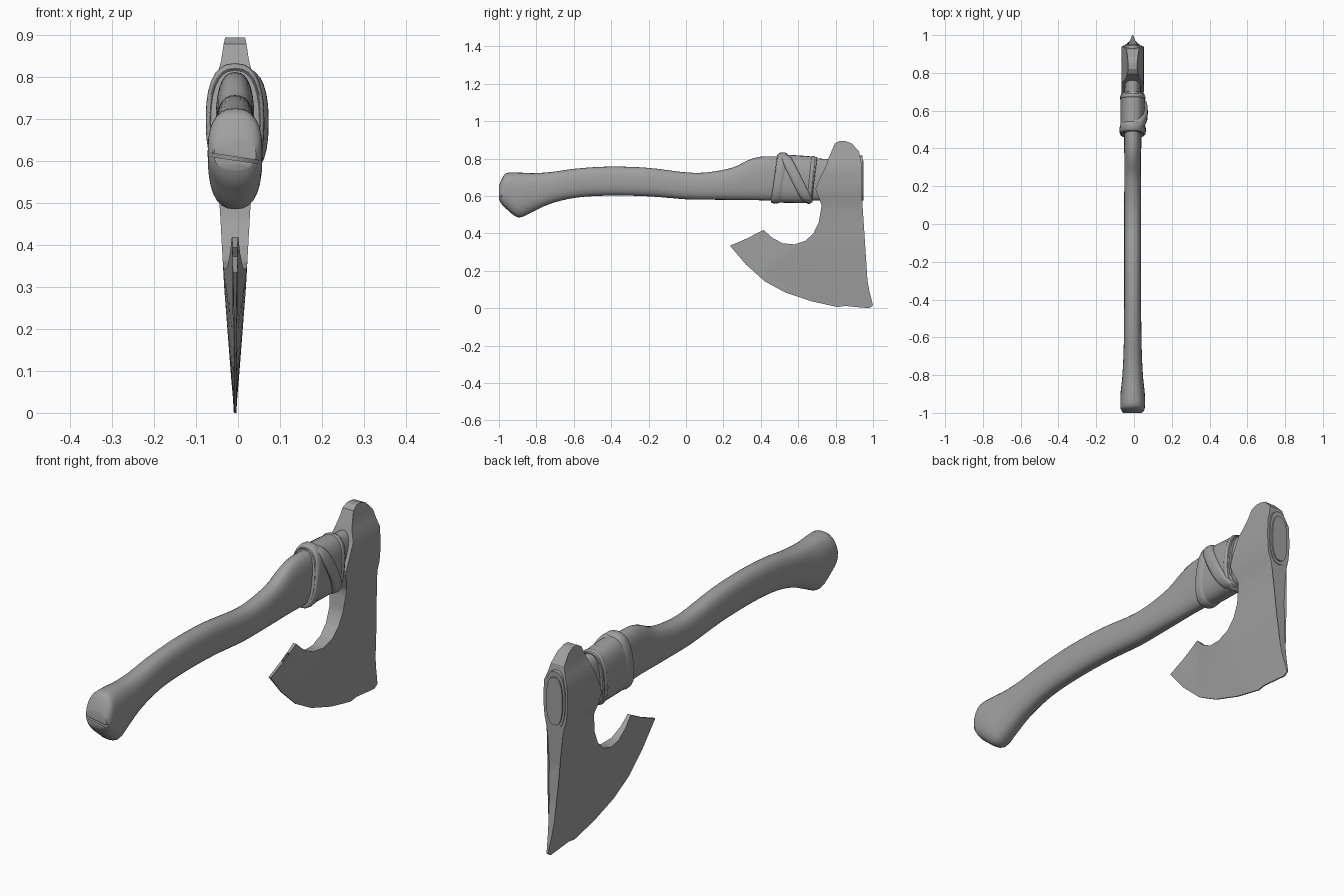
import bpy, bmesh, math
from mathutils import Vector

cube = bpy.data.objects.get("Cube")
if cube:
    bpy.data.objects.remove(cube, do_unlink=True)

grey = bpy.data.materials.new("plain grey")
grey.use_nodes = True
colour = (0.35, 0.35, 0.35, 1)
grey.diffuse_color = colour
grey.node_tree.nodes["Principled BSDF"].inputs["Base Color"].default_value = colour

CENTRE_X = -0.007


def finish(name, bm, angle=35):
    """Turn a bmesh into a smooth-shaded object."""
    bmesh.ops.recalc_face_normals(bm, faces=bm.faces)
    mesh = bpy.data.meshes.new(name)
    bm.to_mesh(mesh)
    bm.free()
    mesh.materials.append(grey)
    obj = bpy.data.objects.new(name, mesh)
    bpy.context.collection.objects.link(obj)
    bpy.ops.object.select_all(action="DESELECT")
    obj.select_set(True)
    bpy.context.view_layer.objects.active = obj
    bpy.ops.object.shade_smooth_by_angle(angle=math.radians(angle))
    return obj


def spline(rows, steps):
    """Smooth curve through the rows of numbers."""
    result = []
    for i in range(len(rows) - 1):
        a, b, c, d = (rows[min(max(i + k, 0), len(rows) - 1)] for k in (-1, 0, 1, 2))
        for s in range(steps):
            t = s / steps
            result.append([q + 0.5 * t * (r - p + t * (2 * p - 5 * q + 4 * r - w
                           + t * (3 * (q - r) + w - p)))
                           for p, q, r, w in zip(a, b, c, d)])
    return result + [list(rows[-1])]


def loft(name, rows, sides=28, steps=4, shear=0, x=CENTRE_X, power=0.8, angle=35):
    """Rounded tube along y; each row is y, top, bottom, half width."""
    bm = bmesh.new()
    rings = []
    for y, top, bottom, half in spline(rows, steps):
        ring = []
        for k in range(sides):
            a = math.tau * k / sides
            u, v = (math.copysign(abs(f) ** power, f) for f in (math.cos(a), math.sin(a)))
            dz = v * (top - bottom) / 2
            ring.append(bm.verts.new((x + u * half, y + shear * dz, (top + bottom) / 2 + dz)))
        rings.append(ring)
    for r, s in zip(rings, rings[1:]):
        for k in range(sides):
            j = (k + 1) % sides
            bm.faces.new((r[k], r[j], s[j], s[k]))
    bm.faces.new(rings[0])
    bm.faces.new(rings[-1])
    return finish(name, bm, angle)


# Wooden handle with flared knob
handle = loft("handle", [
    (-1, .65, .58, .05), (-.985, .69, .555, .061), (-.96, .722, .53, .065),
    (-.895, .725, .485, .064), (-.82, .722, .515, .056), (-.72, .728, .56, .05),
    (-.58, .747, .592, .046), (-.4, .757, .602, .045), (-.2, .75, .598, .045),
    (0, .726, .582, .045), (.12, .727, .58, .045), (.25, .752, .579, .044),
    (.35, .798, .578, .044), (.45, .812, .576, .046), (.7, .8, .575, .044),
    (.95, .79, .575, .04)])

# Shallow crack cut into the knob
bm = bmesh.new()
bmesh.ops.create_cube(bm, size=1)
bmesh.ops.scale(bm, vec=(0.2, 0.06, 0.008), verts=bm.verts)
cutter = finish("crack_cutter", bm)
cutter.location = (0, -1.015, 0.605)
cutter.rotation_euler = (0, 0.15, 0)
cutter.hide_render = True
cut = handle.modifiers.new("crack", "BOOLEAN")
cut.operation = "DIFFERENCE"
cut.object = cutter
bpy.ops.object.select_all(action="DESELECT")
handle.select_set(True)
bpy.context.view_layer.objects.active = handle
bpy.ops.object.modifier_apply(modifier=cut.name)
bpy.data.objects.remove(cutter, do_unlink=True)

# Leather wrap, its raised front lip, rear lip and diagonal strap
loft("wrap_sleeve", [(.475, .815, .57, .055), (.49, .822, .565, .064),
                     (.67, .81, .562, .064), (.68, .8, .57, .055)], shear=0.13)
loft("wrap_front_lip", [(.472, .815, .572, .056), (.48, .83, .562, .068),
                        (.51, .832, .56, .069), (.53, .815, .57, .06)], shear=0.15)
loft("wrap_rear_lip", [(.655, .8, .57, .06), (.662, .813, .558, .067),
                       (.675, .812, .558, .067), (.685, .8, .57, .056)], shear=0.1)
loft("wrap_strap", [(.56, .8, .58, .055), (.572, .82, .565, .064),
                    (.61, .82, .565, .064), (.622, .8, .58, .055)],
     shear=-0.5, x=0.008)

# Axe head: outline in y and z, thickened by a rule
outline = [
    (.75, .77), (.763, .81), (.795, .885), (.82, .9), (.85, .9), (.885, .887),
    (.925, .845), (.94, .77), (.941, .58), (.94, .4), (.955, .235), (.98, .1),
    (1, .02), (.98, .006), (.91, .012), (.85, .018), (.81, .012), (.67, .043),
    (.53, .09), (.42, .15), (.32, .24), (.235, .34), (.325, .378), (.415, .342),
    (.367, .4), (.415, .425), (.457, .385), (.515, .353), (.58, .347), (.64, .367),
    (.682, .407), (.71, .465), (.725, .555), (.692, .645), (.715, .7)]
sections = [(0, .003), (.3, .026), (.5, .037), (.56, .043), (.61, .057), (.68, .06),
            (.76, .058), (.82, .036), (.88, .027), (.91, .02)]


def thickness(y, z):
    for (a, p), (b, q) in zip(sections, sections[1:]):
        if a <= z <= b:
            body = p + (q - p) * (z - a) / (b - a)
            break
    edge = 0.012 + 0.8 * max(0, 0.85 - y) ** 2
    wedge = 0.003 + 0.09 * max(0, z - edge)
    beard = 0.006 + 0.11 * max(0, y - 0.4) + 0.5 * max(0, z - 0.45)
    return min(body, wedge, beard)


bm = bmesh.new()
bm.faces.new([bm.verts.new((0, y, z - 0.006)) for y, z in outline])
bmesh.ops.triangulate(bm, faces=bm.faces[:])


def slice_head(axis, level):
    normal = Vector((0, 0, 0))
    normal[axis] = 1
    bmesh.ops.bisect_plane(bm, geom=bm.verts[:] + bm.edges[:] + bm.faces[:],
                           plane_co=normal * level, plane_no=normal)


for i in range(1, 24):
    slice_head(2, i * 0.04)
for i in range(4, 17):
    slice_head(1, i * 0.06)
far_side = bmesh.ops.extrude_face_region(bm, geom=bm.faces[:], use_keep_orig=True)
far_verts = {v for v in far_side["geom"] if isinstance(v, bmesh.types.BMVert)}
for v in bm.verts:
    side = 1 if v in far_verts else -1
    v.co.x = CENTRE_X + side * thickness(v.co.y, max(0, v.co.z))
finish("axe_head", bm, 30)

# Rim around the eye at the back of the head
loft("eye_rim", [(.9, .82, .555, .05), (.944, .815, .56, .05)], steps=1)
